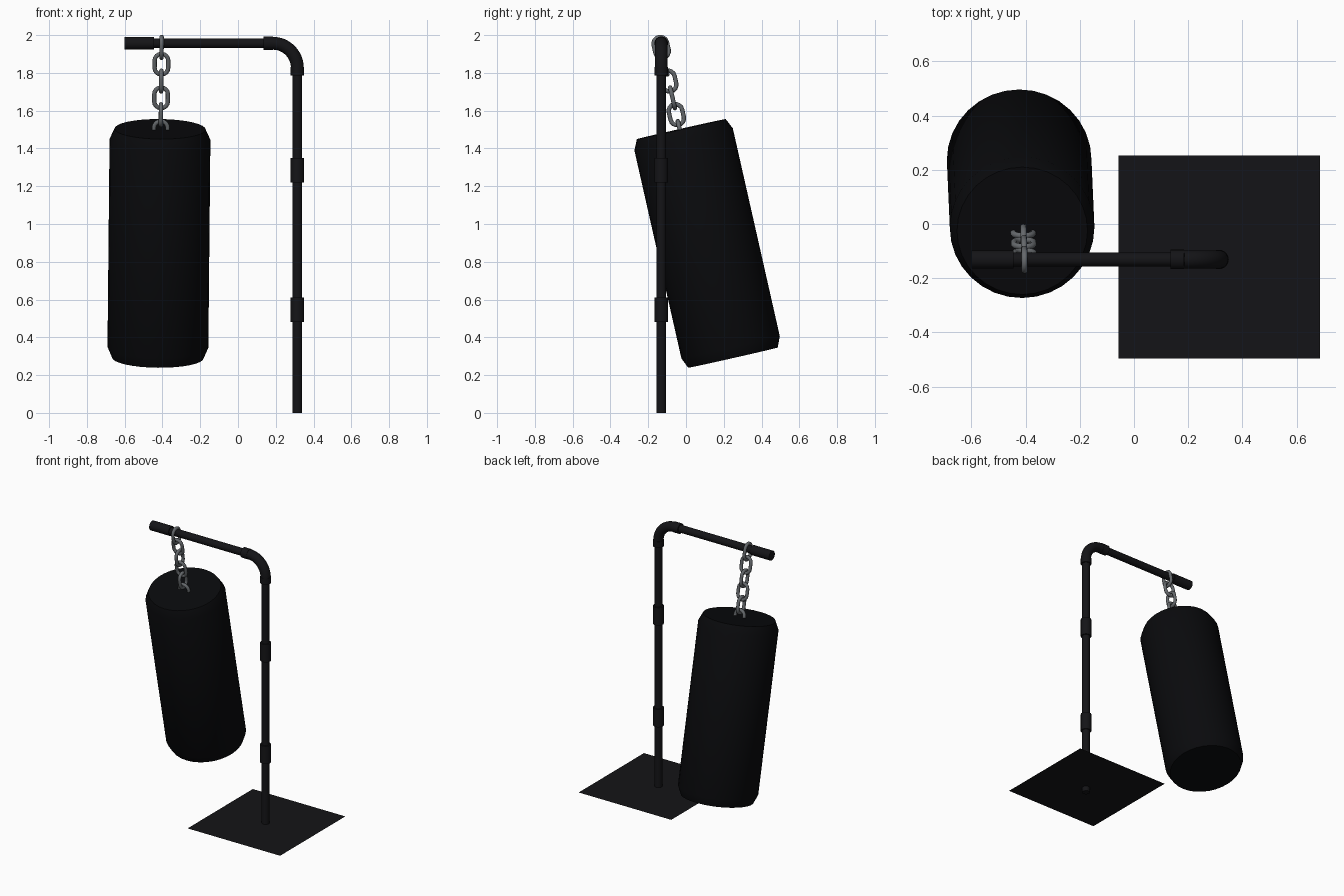
import bpy, bmesh
from math import sin, cos, pi, radians
from mathutils import Vector as V

if "Cube" in bpy.data.objects:
    bpy.data.objects.remove(bpy.data.objects["Cube"])


def material(name, rgb):
    m = bpy.data.materials.new(name)
    m.diffuse_color = (*rgb, 1)
    m.use_nodes = True
    m.node_tree.nodes["Principled BSDF"].inputs["Base Color"].default_value = m.diffuse_color
    return m


PAINT = material("stand_paint", (0.007, 0.007, 0.0085))
LEATHER = material("bag_leather", (0.0028, 0.003, 0.0038))
STEEL = material("chain_steel", (0.13, 0.14, 0.15))


def finish(name, bm, mat):
    bmesh.ops.recalc_face_normals(bm, faces=bm.faces[:])
    me = bpy.data.meshes.new(name)
    bm.to_mesh(me)
    bm.free()
    ob = bpy.data.objects.new(name, me)
    bpy.context.collection.objects.link(ob)
    me.materials.append(mat)
    bpy.ops.object.select_all(action='DESELECT')
    ob.select_set(True)
    bpy.context.view_layer.objects.active = ob
    bpy.ops.object.shade_smooth_by_angle(angle=radians(32))
    return ob


def tube(name, path, radii, normal, mat, sides=24, closed=False):
    """Sweep a circle along a planar path, one radius per point."""
    bm = bmesh.new()
    path = [V(p) for p in path]
    n = len(path)
    rings = []
    for i, p in enumerate(path):
        a = path[i - 1] if closed or i > 0 else p
        b = path[(i + 1) % n] if closed or i < n - 1 else p
        t = (b - a).normalized()
        u = V(normal)
        u = (u - t * u.dot(t)).normalized()
        w = t.cross(u)
        rings.append([bm.verts.new(p + radii[i] * (u * cos(k * 2 * pi / sides) + w * sin(k * 2 * pi / sides)))
                      for k in range(sides)])
    for i in range(n if closed else n - 1):
        r, s = rings[i], rings[(i + 1) % n]
        for k in range(sides):
            j = (k + 1) % sides
            bm.faces.new((r[k], r[j], s[j], s[k]))
    if not closed:
        bm.faces.new(rings[0])
        bm.faces.new(rings[-1])
    return finish(name, bm, mat)


PX, PY, BZ = 0.314, -0.131, 1.957    # pole x, stand y, bar height
BEND = 0.13


def pipe(name, a, b, r):
    """Straight pipe piece."""
    tube(name, [a, b], [r, r], (0, 1, 0), PAINT)


# Base plate, a thin sheet pierced by the pole just above the floor
bm = bmesh.new()
bm.faces.new([bm.verts.new((x, y, 0.036)) for x, y in
              ((-0.058, -0.497), (0.687, -0.497), (0.687, 0.253), (-0.058, 0.253))])
finish("base_plate", bm, PAINT)

# Upright pole and top bar
pipe("upright_pole", (PX, PY, 0), (PX, PY, 1.83), 0.026)
pipe("top_bar", (-0.59, PY, BZ), (0.19, PY, BZ), 0.026)

# Couplings, end sleeve and elbow collars
for name, z0, z1 in (("lower_coupling", 0.48, 0.61), ("upper_coupling", 1.22, 1.35),
                     ("elbow_lower_collar", 1.785, 1.83)):
    pipe(name, (PX, PY, z0), (PX, PY, z1), 0.036)
pipe("bar_end_sleeve", (-0.6, PY, BZ), (-0.445, PY, BZ), 0.034)
pipe("elbow_bar_collar", (0.135, PY, BZ), (0.185, PY, BZ), 0.036)

# Elbow bend
arc = [(PX - BEND + BEND * sin(a), PY, BZ - BEND + BEND * cos(a))
       for a in (i * pi / 24 for i in range(13))]
tube("elbow", arc, [0.034] * 13, (0, 1, 0), PAINT)

# Punching bag, swung off vertical, with chamfered rims
bottom, top = V((-0.4245, 0.2485, 0.2925)), V((-0.4125, -0.025, 1.5025))
axis = (top - bottom).normalized()
tube("punching_bag", [bottom, bottom + axis * 0.056, top - axis * 0.056, top],
     [0.243, 0.267, 0.267, 0.241], (1, 0, 0), LEATHER, sides=32)

# Chain: alternating stadium links along the bag axis
across = V((1, 0, 0))
across = (across - axis * across.dot(axis)).normalized()
depth = axis.cross(across)
start = V((-0.409, -0.031, 1.49))
for i in range(6):
    side, normal = (across, depth) if i % 2 == 0 else (depth, across)
    c = start + axis * (0.0912 * i)
    pts = []
    for k in range(18):
        a = (k if k < 9 else k - 1) * pi / 8
        pts.append(c + side * 0.036 * cos(a) + axis * (0.036 * sin(a) + (0.02 if k < 9 else -0.02)))
    tube(f"chain_link_{i + 1}", pts, [0.0115] * 18, normal, STEEL, sides=12, closed=True)
